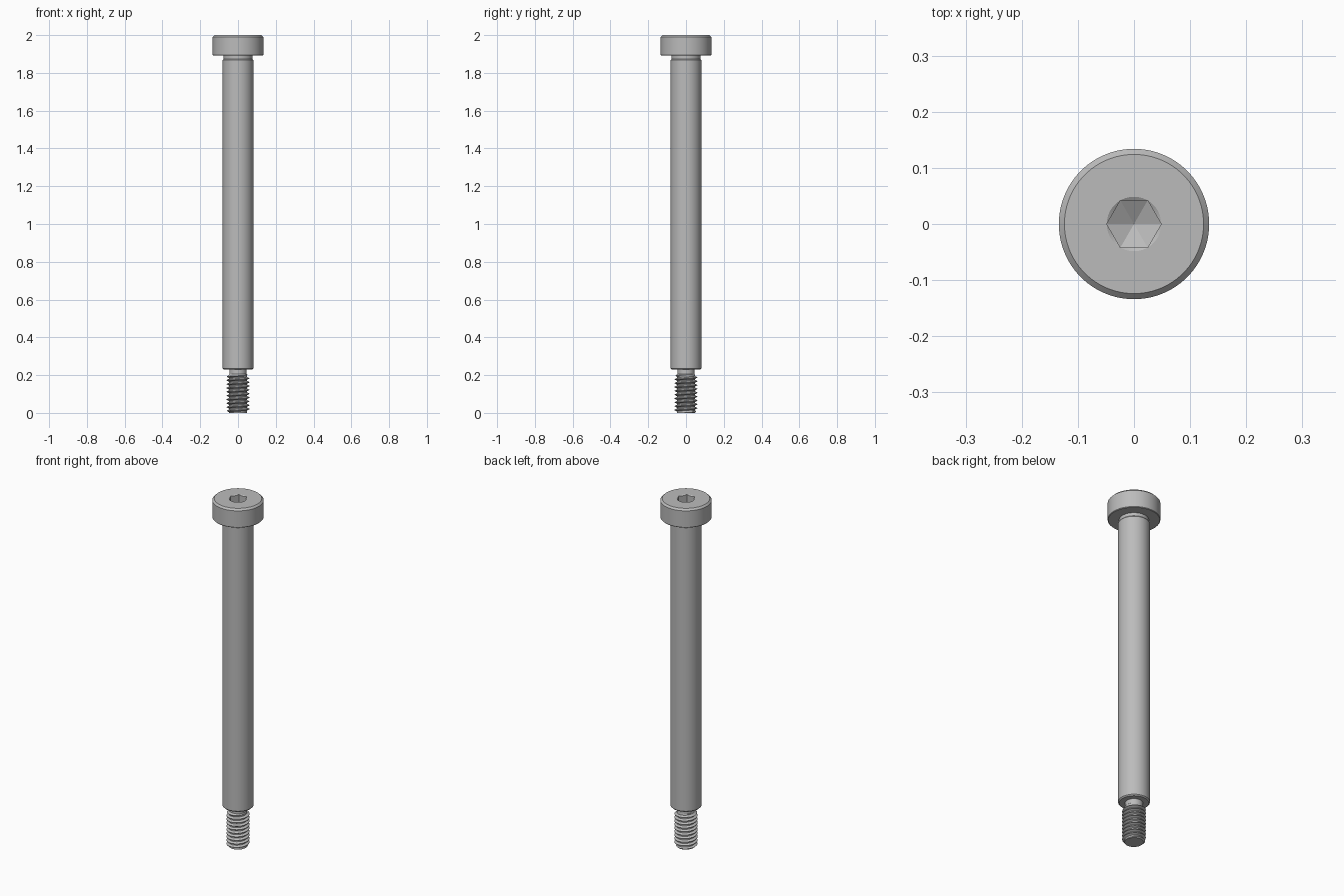
import bpy, bmesh
from math import cos, sin, pi, radians

if "Cube" in bpy.data.objects:
    bpy.data.objects.remove(bpy.data.objects["Cube"])

SEGMENTS = 96
steel = bpy.data.materials.new("grey_steel")
steel.use_nodes = True
GREY = (0.5, 0.5, 0.5, 1)
steel.diffuse_color = GREY
steel.node_tree.nodes["Principled BSDF"].inputs["Base Color"].default_value = GREY


def clamp(v, low, high):
    return max(low, min(high, v))


def lathe(name, rows):
    """Skin rows of (radius, height); a row may be a function of the angle."""
    bm = bmesh.new()
    grid = []
    for row in rows:
        ring = []
        for i in range(SEGMENTS + 1):
            a = 2 * pi * i / SEGMENTS
            r, z = row(a) if callable(row) else row
            ring.append(bm.verts.new((r * cos(a), r * sin(a), z)))
        grid.append(ring)
    for upper, lower in zip(grid, grid[1:]):
        for i in range(SEGMENTS):
            bm.faces.new((upper[i], lower[i], lower[i + 1], upper[i + 1]))
    bmesh.ops.remove_doubles(bm, verts=bm.verts[:], dist=1e-5)
    bmesh.ops.dissolve_degenerate(bm, edges=bm.edges[:], dist=1e-6)
    mesh = bpy.data.meshes.new(name)
    bm.to_mesh(mesh)
    bm.free()
    mesh.materials.append(steel)
    obj = bpy.data.objects.new(name, mesh)
    bpy.context.collection.objects.link(obj)
    bpy.ops.object.select_all(action="DESELECT")
    obj.select_set(True)
    bpy.context.view_layer.objects.active = obj
    bpy.ops.object.shade_smooth_by_angle(angle=radians(28))
    return obj


# Head with a countersunk hexagonal socket and drilled cone floor
TOP, HEAD_BASE, HEAD_R = 2.0, 1.892, 0.134
APOTHEM, RIM = 0.042, 0.0485


def hexagon(a):
    return APOTHEM / cos(a % (pi / 3) - pi / 6)


lathe("socket_head", [
    (0, TOP - 0.085),
    lambda a: (hexagon(a), TOP - 0.06),
    lambda a: (hexagon(a), TOP - 0.6 * (RIM - hexagon(a))),
    (RIM, TOP),
    (HEAD_R - 0.01, TOP),
    (HEAD_R, TOP - 0.01),
    (HEAD_R, HEAD_BASE + 0.003),
    (HEAD_R - 0.003, HEAD_BASE),
    (0.076, HEAD_BASE),
])

# Shoulder with a relief groove under the head
SHOULDER_R, SHOULDER_BASE, NECK_R = 0.081, 0.23, 0.046
lathe("shoulder", [
    (0.076, HEAD_BASE),
    (0.076, 1.874),
    (SHOULDER_R, 1.868),
    (SHOULDER_R, SHOULDER_BASE + 0.006),
    (SHOULDER_R - 0.006, SHOULDER_BASE),
    (NECK_R, SHOULDER_BASE),
])

# Relief neck above the thread
THREAD_TOP = 0.205
lathe("thread_neck", [(NECK_R, SHOULDER_BASE), (NECK_R, THREAD_TOP)])

# Right-hand helical thread, tapered at both ends
PITCH, MAJOR, MINOR = 0.0203, 0.06, 0.0475


def thread_row(turn):
    def point(a):
        z = clamp(PITCH * (turn + a / (2 * pi)), 0, THREAD_TOP)
        phase = (z / PITCH - a / (2 * pi)) % 1
        wave = clamp((abs(phase - 0.5) * 2 - 0.25) / 0.625, 0, 1)
        r = MINOR + (MAJOR - MINOR) * wave
        return min(r, 0.048 + z, NECK_R + THREAD_TOP - z), z
    return point


turns = [k + part for k in range(-2, 12) for part in (0.0625, 0.375, 0.625, 0.9375)]
lathe("thread", [thread_row(t) for t in reversed(turns)] + [(0, 0)])
